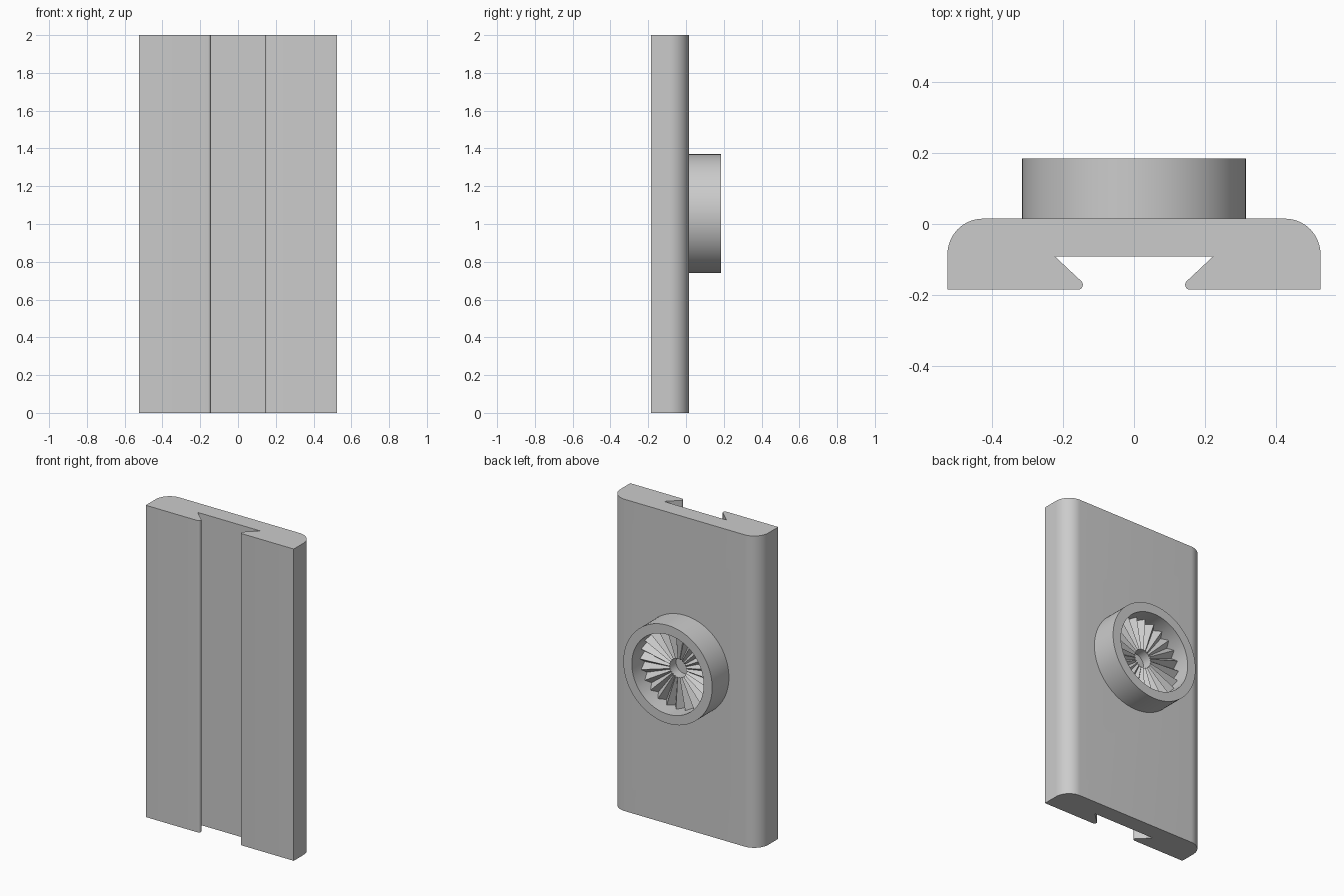
import bpy, bmesh
from math import sin, cos, pi, radians

if "Cube" in bpy.data.objects:
    bpy.data.objects.remove(bpy.data.objects["Cube"])

HUB_Z = 1.055
BACK, FRONT, FLOOR = 0.015, -0.185, -0.092
TEETH = 24

grey = bpy.data.materials.new("plain grey")
grey.use_nodes = True
grey.diffuse_color = (0.6, 0.6, 0.6, 1)
grey.node_tree.nodes["Principled BSDF"].inputs["Base Color"].default_value = grey.diffuse_color


def make_object(name, bm):
    bmesh.ops.recalc_face_normals(bm, faces=bm.faces)
    mesh = bpy.data.meshes.new(name)
    bm.to_mesh(mesh)
    bm.free()
    mesh.materials.append(grey)
    obj = bpy.data.objects.new(name, mesh)
    bpy.context.collection.objects.link(obj)
    return obj


def arc(cx, cy, r, start, end, steps):
    angles = [radians(start + (end - start) * i / steps) for i in range(steps + 1)]
    return [(cx + r * cos(a), cy + r * sin(a)) for a in angles]


def lathe(name, rings, steps):
    """Closed ring-shaped solid about the y axis; each ring is (radius, y function)."""
    bm = bmesh.new()
    loops = []
    for r, depth in rings:
        loops.append([bm.verts.new((r * cos(2 * pi * i / steps), depth(i),
                                    HUB_Z + r * sin(2 * pi * i / steps)))
                      for i in range(steps)])
    for k, a in enumerate(loops):
        b = loops[(k + 1) % len(loops)]
        for i in range(steps):
            j = (i + 1) % steps
            bm.faces.new((a[i], a[j], b[j], b[i]))
    return make_object(name, bm)


# Plate: half profile with round back corner and dovetail lip, mirrored
half = [(0.222, FLOOR)]
half += arc(0.158, FRONT + 0.014, 0.014, 135, 270, 8)
half += [(0.525, FRONT)]
half += arc(0.425, BACK - 0.1, 0.1, 0, 90, 16)
outline = half + [(-x, y) for x, y in reversed(half)]
bm = bmesh.new()
base = bm.faces.new([bm.verts.new((x, y, 0)) for x, y in outline])
top = bmesh.ops.extrude_face_region(bm, geom=[base])
bmesh.ops.translate(bm, vec=(0, 0, 2),
                    verts=[v for v in top["geom"] if isinstance(v, bmesh.types.BMVert)])
plate = make_object("dovetail_plate", bm)

# Screw bore through the plate
bm = bmesh.new()
bmesh.ops.create_cone(bm, cap_ends=True, segments=TEETH * 4, radius1=0.095, radius2=0.095, depth=1)
for v in bm.verts:
    v.co = (v.co.x, v.co.z, HUB_Z + v.co.y)
cutter = make_object("bore_cutter", bm)
cut = plate.modifiers.new("bore", 'BOOLEAN')
cut.operation, cut.solver, cut.object = 'DIFFERENCE', 'EXACT', cutter
bpy.context.view_layer.objects.active = plate
plate.select_set(True)
bpy.ops.object.modifier_apply(modifier="bore")
bpy.data.objects.remove(cutter)


# Hub: raised rim around radial ridges, with a narrow hole and a screw seat
def flat(y):
    return lambda i: y


def ridged(r):
    height = 0.045 * r / 0.255
    wave = lambda i: abs(i % 4 - 2) / 2 - 0.5
    return lambda i: 0.08 + height * wave(i)


hub = lathe("toothed_hub", [
    (0.315, flat(BACK)), (0.315, flat(0.185)), (0.255, flat(0.185)),
    (0.255, ridged(0.255)), (0.06, ridged(0.06)),
    (0.06, flat(-0.04)), (0.095, flat(-0.04)), (0.095, flat(BACK))], TEETH * 4)

for obj in (plate, hub):
    bpy.ops.object.select_all(action='DESELECT')
    obj.select_set(True)
    bpy.context.view_layer.objects.active = obj
    bpy.ops.object.shade_smooth_by_angle(angle=radians(25))
